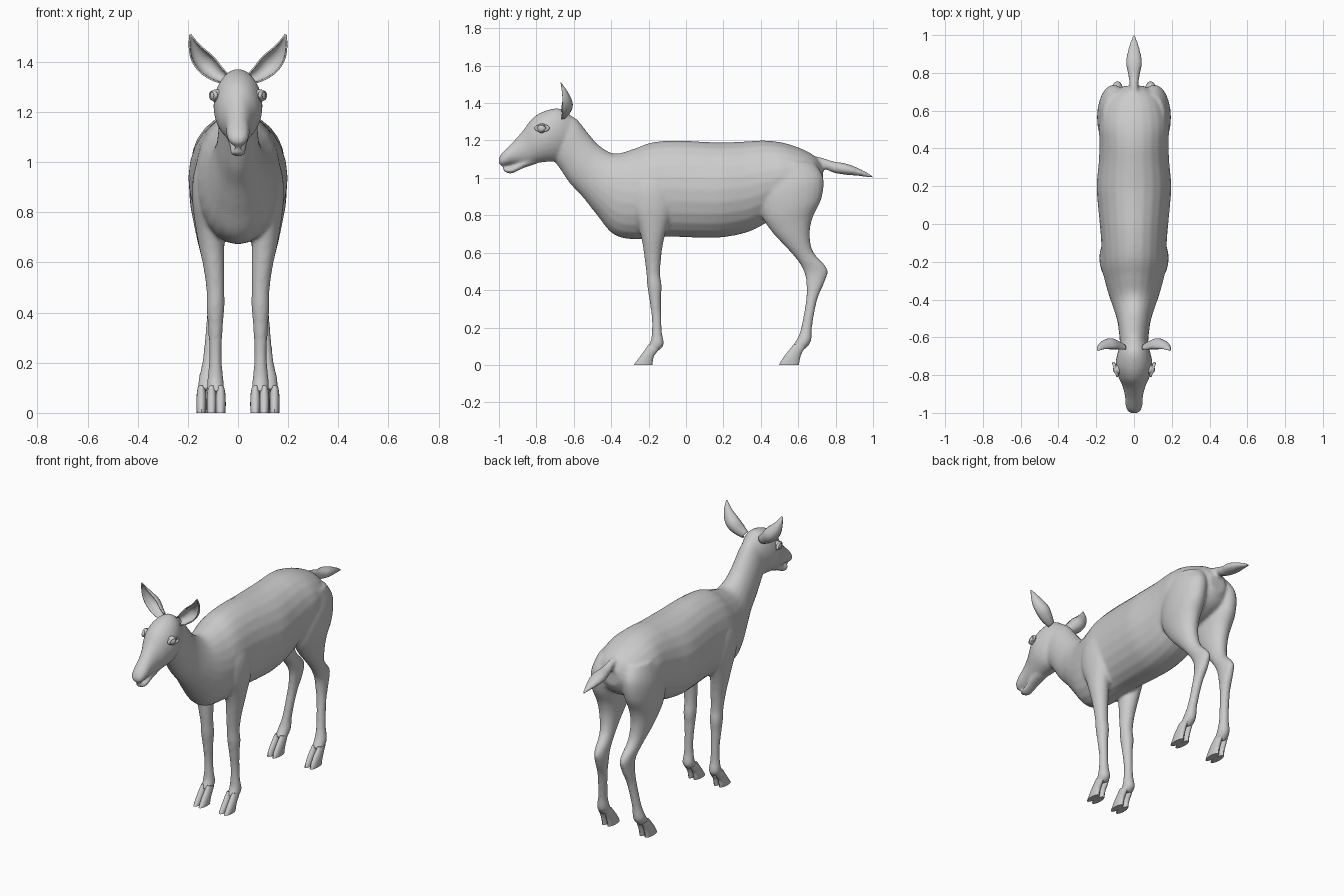
import bpy, bmesh, math
from mathutils import Vector


def catmull(rows, steps):
    """Smoothly interpolate a list of equal-length tuples."""
    out = []
    n = len(rows)
    for i in range(n - 1):
        p = [rows[max(i - 1, 0)], rows[i], rows[i + 1], rows[min(i + 2, n - 1)]]
        for s in range(steps):
            t = s / steps
            out.append(tuple(
                0.5 * (2 * b + (c - a) * t + (2 * a - 5 * b + 4 * c - d) * t * t
                       + (3 * b - a - 3 * c + d) * t ** 3)
                for a, b, c, d in zip(*p)))
    out.append(rows[-1])
    return out


def loft(bm, rows, side=1, dx=0.0, steps=5, seg=24):
    """Rows: y,z of one edge, y,z of the other edge, half width, centre x."""
    loops = []
    for y1, z1, y2, z2, w, cx in catmull([r if len(r) == 6 else r + (0,) for r in rows], steps):
        a, b = Vector((0, y1, z1)), Vector((0, y2, z2))
        c, h = (a + b) / 2 + Vector((side * (cx + dx), 0, 0)), (a - b) / 2
        loops.append([bm.verts.new(c + h * math.cos(t) + Vector((w * math.sin(t), 0, 0)))
                      for t in (2 * math.pi * k / seg for k in range(seg))])
    for p, q in zip(loops, loops[1:]):
        for k in range(seg):
            bm.faces.new((p[k], p[(k + 1) % seg], q[(k + 1) % seg], q[k]))
    bm.faces.new(loops[0])
    bm.faces.new(loops[-1])


def finish(name, bm, angle=None):
    bmesh.ops.recalc_face_normals(bm, faces=bm.faces)
    me = bpy.data.meshes.new(name)
    bm.to_mesh(me)
    bm.free()
    ob = bpy.data.objects.new(name, me)
    bpy.context.collection.objects.link(ob)
    bpy.context.view_layer.objects.active = ob
    for f in me.polygons:
        f.use_smooth = True
    if angle:
        bpy.ops.object.select_all(action='DESELECT')
        ob.select_set(True)
        bpy.ops.object.shade_smooth_by_angle(angle=math.radians(angle))
    return ob


body = bmesh.new()

# neck and torso
loft(body, [
    (-.63, 1.34, -.72, 1.11, .07), (-.58, 1.31, -.675, 1.05, .075),
    (-.52, 1.235, -.62, .97, .08), (-.46, 1.17, -.55, .895, .09),
    (-.38, 1.13, -.475, .80, .115), (-.28, 1.155, -.39, .70, .145),
    (-.18, 1.19, -.28, .672, .168), (-.05, 1.2, -.10, .685, .175),
    (.1, 1.193, .08, .68, .19), (.2, 1.19, .2, .683, .198),
    (.32, 1.195, .33, .71, .187), (.42, 1.2, .43, .76, .183),
    (.52, 1.188, .52, .82, .185), (.62, 1.155, .62, .85, .165),
    (.69, 1.115, .69, .89, .12), (.733, 1.06, .73, .95, .05)])

# head and upper muzzle
loft(body, [
    (-.60, 1.32, -.66, 1.12, .065), (-.67, 1.37, -.70, 1.09, .088),
    (-.75, 1.36, -.75, 1.085, .098), (-.82, 1.32, -.80, 1.078, .083),
    (-.87, 1.255, -.84, 1.07, .062), (-.92, 1.198, -.90, 1.074, .048),
    (-.96, 1.158, -.945, 1.07, .046), (-.988, 1.128, -.98, 1.063, .038),
    (-1.002, 1.10, -1.0, 1.073, .02)])

# lower jaw
loft(body, [
    (-.80, 1.13, -.80, 1.075, .04), (-.87, 1.09, -.87, 1.052, .037),
    (-.93, 1.060, -.93, 1.024, .032), (-.965, 1.054, -.96, 1.028, .024),
    (-.98, 1.05, -.977, 1.038, .012)])

# tail
loft(body, [
    (.66, 1.12, .68, 1.05, .03), (.72, 1.11, .71, 1.065, .022),
    (.79, 1.088, .78, 1.03, .03), (.86, 1.076, .85, 1.017, .043),
    (.93, 1.048, .93, 1.01, .03), (1.003, 1.01, 1.003, .998, .006)])

front_leg = [
    (-.27, 1.05, -.10, 1.05, .045, .10), (-.295, .95, -.07, .95, .06, .118),
    (-.29, .84, -.07, .84, .06, .122), (-.255, .74, -.10, .74, .055, .114),
    (-.235, .66, -.12, .66, .05, .105), (-.223, .58, -.132, .58, .042, .096),
    (-.212, .49, -.138, .49, .036, .09), (-.207, .42, -.13, .42, .036, .09),
    (-.196, .35, -.134, .35, .03, .09), (-.183, .25, -.132, .25, .025, .09),
    (-.183, .17, -.128, .17, .028, .09), (-.19, .125, -.118, .11, .034, .09),
    (-.212, .085, -.145, .075, .032, .088)]
hind_leg = [
    (.42, 1.08, .69, 1.08, .075, .09), (.39, .92, .735, 1.0, .088, .105),
    (.405, .80, .725, .89, .08, .112), (.46, .71, .678, .79, .065, .11),
    (.525, .64, .662, .70, .052, .106), (.592, .565, .68, .605, .04, .096),
    (.63, .50, .755, .515, .033, .088), (.643, .435, .74, .44, .031, .09),
    (.642, .35, .702, .35, .027, .1), (.618, .21, .675, .21, .026, .115),
    (.597, .145, .668, .125, .034, .123), (.565, .095, .63, .08, .033, .126)]
for side in (1, -1):
    loft(body, front_leg, side)
    loft(body, hind_leg, side)

# fuse all body parts into one smooth skin
ob = finish("body", body)
rm = ob.modifiers.new("fuse", 'REMESH')
rm.mode = 'VOXEL'
rm.voxel_size = .009
rm.use_smooth_shade = True
sm = ob.modifiers.new("soften", 'SMOOTH')
sm.factor = .5
sm.iterations = 6

# cloven hooves, two toes per foot
front_toe = [(-.20, .11, -.14, .09), (-.213, .09, -.155, .07), (-.24, .053, -.172, .045),
             (-.265, .02, -.178, .018), (-.28, 0, -.18, 0)]
hind_toe = [(.575, .11, .64, .10), (.56, .09, .625, .075), (.53, .053, .612, .045),
            (.508, .02, .606, .018), (.497, 0, .605, 0)]
for side, label in ((1, "left"), (-1, "right")):
    for name, toe, cx in (("front_hoof", front_toe, .087), ("hind_hoof", hind_toe, .128)):
        bm = bmesh.new()
        for dx in (-.018, .018):
            loft(bm, [r + (w, cx) for r, w in zip(toe, (.014, .018, .02, .02, .019))],
                 side, dx, 4, 16)
        finish(f"{name}_{label}", bm, 45)

# cupped ears: spine x, y, z, half width, cup depth
ear = [(.055, -.645, 1.335, .022, .02), (.09, -.645, 1.358, .033, .035),
       (.125, -.64, 1.39, .04, .04), (.155, -.64, 1.425, .034, .032),
       (.176, -.643, 1.465, .019, .018), (.19, -.65, 1.508, .002, .0)]
for side, label in ((1, "left"), (-1, "right")):
    bm = bmesh.new()
    pts = catmull(ear, 4)
    grid = []
    for i, (x, y, z, w, d) in enumerate(pts):
        p, q = pts[max(i - 1, 0)], pts[min(i + 1, len(pts) - 1)]
        t = Vector((q[0] - p[0], 0, q[2] - p[2])).normalized()
        n = Vector((t.z, 0, -t.x))
        row = []
        for k in range(13):
            v = k / 6 - 1
            o = Vector((x, y - .02 + d * (1.3 - 1.3 * v * v), z)) + n * w * math.sin(v * math.pi / 2)
            o.x *= side
            row.append(bm.verts.new(o))
        grid.append(row)
    for a, b in zip(grid, grid[1:]):
        for k in range(12):
            bm.faces.new((a[k], a[k + 1], b[k + 1], b[k]))
    ob = finish(f"ear_{label}", bm)
    so = ob.modifiers.new("thickness", 'SOLIDIFY')
    so.thickness = .006
    so.offset = 0

# eyes with lid rims
for side, label in ((1, "left"), (-1, "right")):
    bpy.ops.mesh.primitive_uv_sphere_add(segments=24, ring_count=16, radius=.026,
                                         location=(side * .085, -.77, 1.265))
    bpy.context.object.name = f"eye_{label}"
    bpy.ops.object.shade_smooth()
    bpy.ops.mesh.primitive_torus_add(major_segments=32, minor_segments=10,
                                     major_radius=.027, minor_radius=.008,
                                     location=(side * .098, -.77, 1.266),
                                     rotation=(0, math.pi / 2, -side * .3))
    lid = bpy.context.object
    lid.name = f"eyelid_{label}"
    lid.scale = (.6, 1.2, 1)
    bpy.ops.object.shade_smooth()
